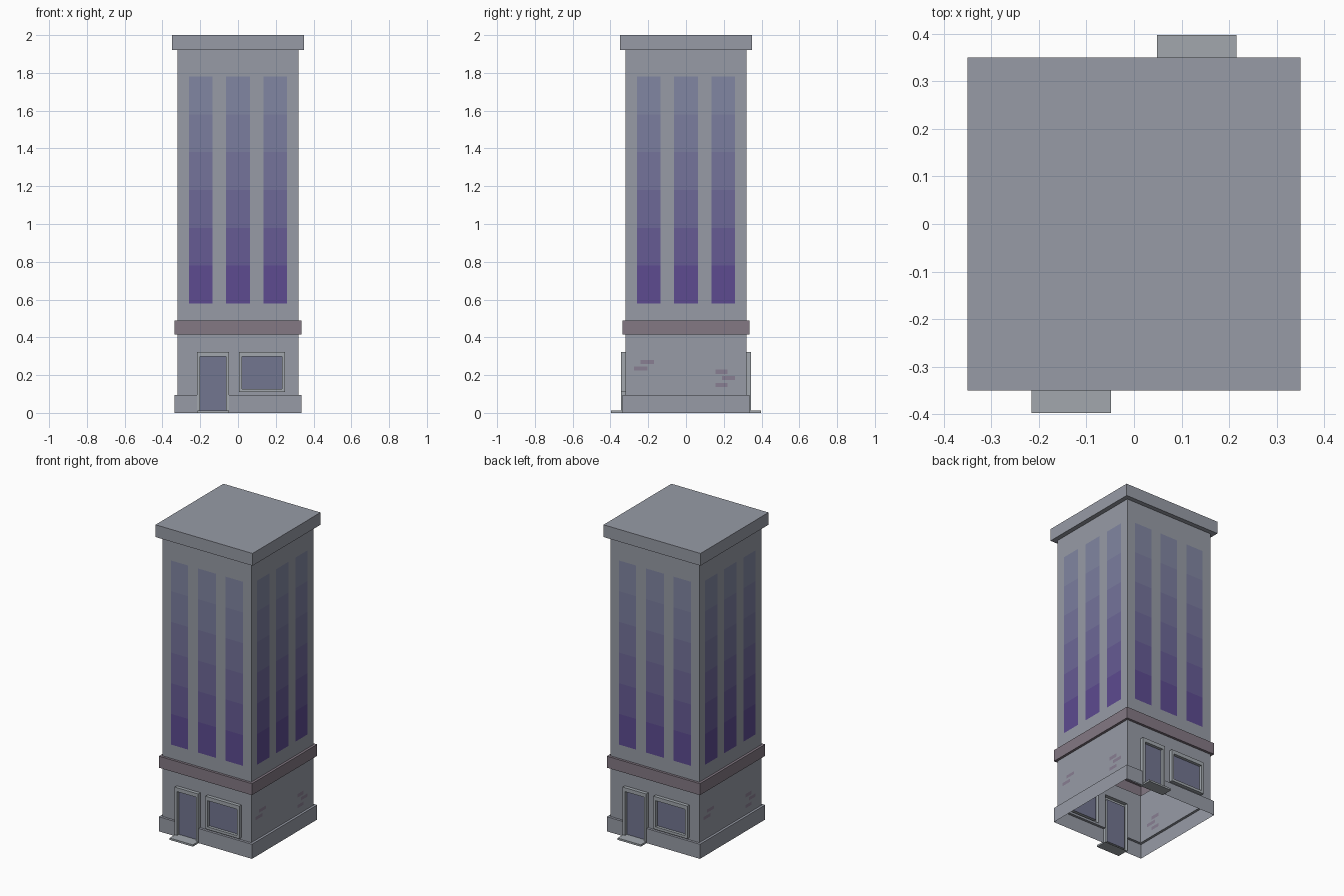
import bpy, bmesh
from mathutils import Matrix, Vector

if "Cube" in bpy.data.objects:
    bpy.data.objects.remove(bpy.data.objects["Cube"])


def material(name, rgb):
    m = bpy.data.materials.new(name)
    m.diffuse_color = (*rgb, 1)
    m.use_nodes = True
    m.node_tree.nodes["Principled BSDF"].inputs["Base Color"].default_value = m.diffuse_color
    return m


BANDS = 6
MATS = [material("stone", (0.31, 0.33, 0.38)), material("belt", (0.23, 0.19, 0.23)),
        material("glass", (0.17, 0.18, 0.28)), material("brick", (0.25, 0.21, 0.29)),
        material("trim", (0.36, 0.39, 0.42))]
STONE, BELT, GLASS, BRICK, TRIM, STRIPE = range(6)
low, high = Vector((0.11, 0.07, 0.28)), Vector((0.22, 0.24, 0.36))
for i in range(BANDS):
    MATS.append(material(f"tall_window_{i}", low.lerp(high, i / (BANDS - 1))))


def pt(k, u, d, z):
    # side k (0 front, 1 right, 2 back, 3 left), u along the wall, d outward
    x, y = u, -d
    for _ in range(k):
        x, y = -y, x
    return Vector((x, y, z))


def face(bm, pts, mat):
    bm.faces.new([bm.verts.new(p) for p in pts]).material_index = mat


def finish(bm, name):
    bmesh.ops.remove_doubles(bm, verts=bm.verts[:], dist=0.0004)
    me = bpy.data.meshes.new(name)
    bm.to_mesh(me)
    bm.free()
    for m in MATS:
        me.materials.append(m)
    ob = bpy.data.objects.new(name, me)
    bpy.context.collection.objects.link(ob)
    return ob


def wall(bm, k, d, z0, z1, rects=(), mat=STONE):
    # flat wall cut along the given rectangles; material None leaves a hole
    us, zs = {-d, d}, {z0, z1}
    for a, b, c, e, _ in rects:
        us |= {a, b}
        zs |= {max(c, z0), min(e, z1)}
    us, zs = sorted(us), sorted(zs)
    for ua, ub in zip(us, us[1:]):
        for za, zb in zip(zs, zs[1:]):
            u, z, m = (ua + ub) / 2, (za + zb) / 2, mat
            for a, b, c, e, rm in rects:
                if a < u < b and c < z < e:
                    m = rm
            if m is not None:
                face(bm, [pt(k, ua, d, za), pt(k, ub, d, za),
                          pt(k, ub, d, zb), pt(k, ua, d, zb)], m)


def ledge(bm, k, da, db, z, mat=STONE, gap=None):
    # horizontal strip from offset da to offset db
    spans = [(-da, da, -db, db)]
    if gap:
        spans = [(-da, gap[0], -db, gap[0]), (gap[1], da, gap[1], db)]
    for a0, a1, b0, b1 in spans:
        face(bm, [pt(k, a0, da, z), pt(k, a1, da, z), pt(k, b1, db, z), pt(k, b0, db, z)], mat)


BODY, BASE, ROOF = 0.32, 0.336, 0.35
DOOR = (-0.217, -0.048, 0.0, 0.323)
WINDOW = (0.005, 0.25, 0.11, 0.323)

# upper tower walls with flush tall windows
tall = []
z_lo, z_hi = 0.58, 1.78
for a, b in ((-0.26, -0.135), (-0.064, 0.064), (0.135, 0.26)):
    for i in range(BANDS):
        s = (z_hi - z_lo) / BANDS
        tall.append((a, b, z_lo + i * s, z_lo + (i + 1) * s, STRIPE + i))
bm = bmesh.new()
for k in range(4):
    wall(bm, k, BODY, 0.49, 1.92, tall)
finish(bm, "tower_walls")

# ground floor walls: openings front and back, brick patches on the sides
bricks = [(-0.24, -0.17, 0.26, 0.28), (-0.275, -0.205, 0.224, 0.245), (0.155, 0.22, 0.207, 0.23),
          (0.19, 0.26, 0.175, 0.196), (0.155, 0.22, 0.137, 0.158)]
bm = bmesh.new()
for k in range(4):
    rects = [(*b, BRICK) for b in bricks] if k % 2 else [(*DOOR, None), (*WINDOW, None)]
    wall(bm, k, BODY, 0.095, 0.415, rects)
finish(bm, "ground_floor_walls")

# base plinth, open below and interrupted by the doors
bm = bmesh.new()
for k in range(4):
    wall(bm, k, BASE, 0, 0.095, () if k % 2 else [(*DOOR, None)])
    ledge(bm, k, BASE, BODY, 0.095, gap=None if k % 2 else DOOR[:2])
finish(bm, "base_plinth")

# belt course
bm = bmesh.new()
for k in range(4):
    ledge(bm, k, BODY, BASE, 0.415, BELT)
    wall(bm, k, BASE, 0.415, 0.49, mat=BELT)
    ledge(bm, k, BASE, BODY, 0.49, BELT)
finish(bm, "belt_course")

# roof slab
bm = bmesh.new()
for k in range(4):
    ledge(bm, k, BODY, ROOF, 1.92)
    wall(bm, k, ROOF, 1.92, 2.0)
face(bm, [pt(k, -ROOF, ROOF, 2.0) for k in range(4)], STONE)
finish(bm, "roof_slab")


def framed_panel(k, outer, inner, name):
    # frame skin stepping out from the wall, then back in to the panel
    loops = []
    for (a, b, c, e), d in ((outer, BODY), (outer, 0.343), (inner, 0.343), (inner, 0.324)):
        loops.append([pt(k, a, d, c), pt(k, b, d, c), pt(k, b, d, e), pt(k, a, d, e)])
    bm = bmesh.new()
    for p, q in zip(loops, loops[1:]):
        for i in range(4):
            j = (i + 1) % 4
            face(bm, [p[i], p[j], q[j], q[i]], TRIM)
    face(bm, loops[-1], GLASS)
    finish(bm, name)


# doors, shop windows and door steps, front and back
for k, side in ((0, "front"), (2, "back")):
    framed_panel(k, DOOR, (-0.2, -0.064, 0.012, 0.298), side + "_door")
    framed_panel(k, WINDOW, (0.021, 0.234, 0.127, 0.298), side + "_window")
    bm = bmesh.new()
    centre = pt(k, -0.1315, 0.366, 0.006)
    bmesh.ops.create_cube(bm, size=1, matrix=Matrix.Translation(centre) @ Matrix.Diagonal((0.167, 0.062, 0.012, 1)))
    for f in bm.faces:
        f.material_index = TRIM
    finish(bm, side + "_step")
